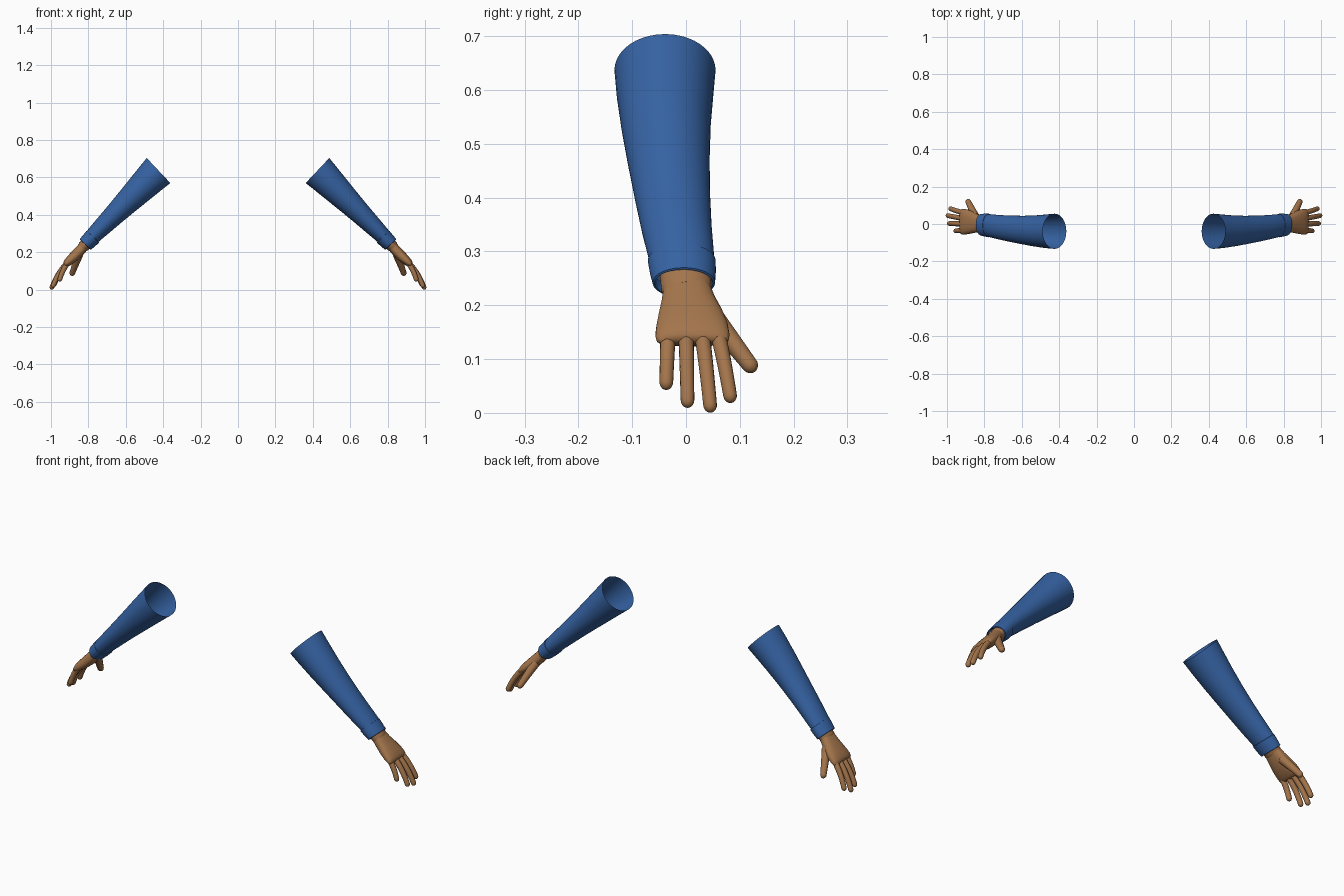
import bpy, bmesh, math
from mathutils import Vector

if "Cube" in bpy.data.objects:
    bpy.data.objects.remove(bpy.data.objects["Cube"])


def material(name, color):
    m = bpy.data.materials.new(name)
    m.diffuse_color = (*color, 1)
    m.use_nodes = True
    m.node_tree.nodes["Principled BSDF"].inputs["Base Color"].default_value = m.diffuse_color
    return m


BLUE = material("sleeve blue", (0.036, 0.123, 0.365))
SKIN = material("skin brown", (0.37, 0.178, 0.072))


def loft(name, rings, mat, sides=28, power=1.0, cap_start=True, cap_end=True):
    """Skin rings (x, y, z, half width, half thickness); mirrored for both arms."""
    bm = bmesh.new()
    pts = [Vector(r[:3]) for r in rings]
    loops = []
    for i, (p, r) in enumerate(zip(pts, rings)):
        t = (pts[min(i + 1, len(pts) - 1)] - pts[max(i - 1, 0)]).normalized()
        if len(r) > 5:                       # fixed ring direction
            t = Vector(r[5]).normalized()
        u = Vector((0, 1, 0))
        u = (u - t * u.dot(t)).normalized()
        v = t.cross(u)
        loop = []
        for k in range(sides):
            a = 2 * math.pi * k / sides
            c, s = math.cos(a), math.sin(a)
            c = math.copysign(abs(c) ** power, c)
            s = math.copysign(abs(s) ** power, s)
            loop.append(bm.verts.new(p + u * c * r[3] + v * s * r[4]))
        loops.append(loop)
    for a, b in zip(loops, loops[1:]):
        for k in range(sides):
            j = (k + 1) % sides
            bm.faces.new((a[k], a[j], b[j], b[k]))
    if cap_start:
        bm.faces.new(loops[0][::-1])
    if cap_end:
        bm.faces.new(loops[-1])
    bmesh.ops.recalc_face_normals(bm, faces=bm.faces)
    me = bpy.data.meshes.new(name)
    bm.to_mesh(me)
    bm.free()
    me.materials.append(mat)
    ob = bpy.data.objects.new(name, me)
    bpy.context.collection.objects.link(ob)
    bpy.context.view_layer.objects.active = ob
    ob.select_set(True)
    bpy.ops.object.shade_smooth_by_angle(angle=math.radians(45))
    ob.select_set(False)
    mod = ob.modifiers.new("both_sides", 'MIRROR')
    mod.use_mirror_merge = False
    return ob


def finger(name, base, bend, tip, r0, r1):
    """Curved, tapering finger with a round tip."""
    a, b, c = Vector(base), Vector(bend), Vector(tip)
    length = (b - a).length * 0.5 + (c - b).length * 0.5 + (c - a).length * 0.5
    length = max(length * 0.75, (c - a).length)
    rings = []
    for t in [0, .15, .3, .45, .6, .72, .82, .88, .92, .95, .975, .99, .998]:
        p = a * (1 - t) ** 2 + b * 2 * t * (1 - t) + c * t * t
        r = r0 + (r1 - r0) * t
        d = (1 - t) * length
        if d < r1:
            r *= math.sqrt(max(1 - (1 - d / r1) ** 2, 0.01))
        rings.append((*p, r, r))
    return loft(name, rings, SKIN, sides=16)


# Tapered open sleeve, with the lower end tucked under the cuff
loft("sleeve", [
    (0.425, -0.039, 0.637, 0.094, 0.092, (0.70, 0, -0.66)),
    (0.470, -0.039, 0.592, 0.090, 0.085),
    (0.530, -0.037, 0.532, 0.083, 0.076),
    (0.595, -0.032, 0.467, 0.076, 0.066),
    (0.660, -0.025, 0.402, 0.070, 0.057),
    (0.720, -0.017, 0.342, 0.065, 0.050),
    (0.768, -0.009, 0.294, 0.061, 0.044),
    (0.795, -0.006, 0.266, 0.058, 0.040),
], BLUE, sides=40, cap_start=False, cap_end=False)

# Raised cuff with a rim folded inward
axis = (0.68, 0, -0.73)
loft("cuff", [
    (0.775, -0.008, 0.284, 0.058, 0.041, axis),
    (0.776, -0.008, 0.283, 0.063, 0.046, axis),
    (0.795, -0.006, 0.263, 0.0615, 0.044, axis),
    (0.816, -0.004, 0.242, 0.058, 0.041, axis),
    (0.817, -0.004, 0.241, 0.054, 0.037, axis),
    (0.800, -0.005, 0.258, 0.052, 0.035, axis),
], BLUE, sides=40, cap_start=False, cap_end=False)

# Wrist running from inside the cuff into the palm
loft("wrist", [
    (0.780, -0.003, 0.278, 0.048, 0.033),
    (0.826, 0.001, 0.231, 0.047, 0.031),
    (0.832, 0.002, 0.225, 0.043, 0.027),
], SKIN)

# Palm widening to the knuckles
loft("palm", [
    (0.822, 0.001, 0.235, 0.043, 0.027),
    (0.845, 0.004, 0.209, 0.050, 0.028),
    (0.870, 0.008, 0.183, 0.060, 0.028),
    (0.895, 0.011, 0.160, 0.067, 0.025),
    (0.913, 0.012, 0.144, 0.069, 0.021),
    (0.922, 0.012, 0.135, 0.067, 0.016),
    (0.926, 0.012, 0.131, 0.061, 0.009),
], SKIN, power=0.8)

# Four fingers: base y, tip x, y, z
for name, y, tx, ty, tz in [
    ("index_finger", 0.058, 0.985, 0.084, 0.019),
    ("middle_finger", 0.029, 0.999, 0.046, 0.001),
    ("ring_finger", 0.000, 0.992, 0.003, 0.010),
    ("little_finger", -0.033, 0.956, -0.037, 0.043),
]:
    finger(name, (0.903, y, 0.152),
           (0.903 + (tx - 0.903) * 0.66, (y + ty) / 2, 0.152 - (0.152 - tz) * 0.38),
           (tx, ty, tz), 0.0145, 0.0125)

# Thumb hanging below the palm
finger("thumb", (0.848, 0.040, 0.190), (0.868, 0.080, 0.140),
       (0.890, 0.128, 0.077), 0.022, 0.0145)
